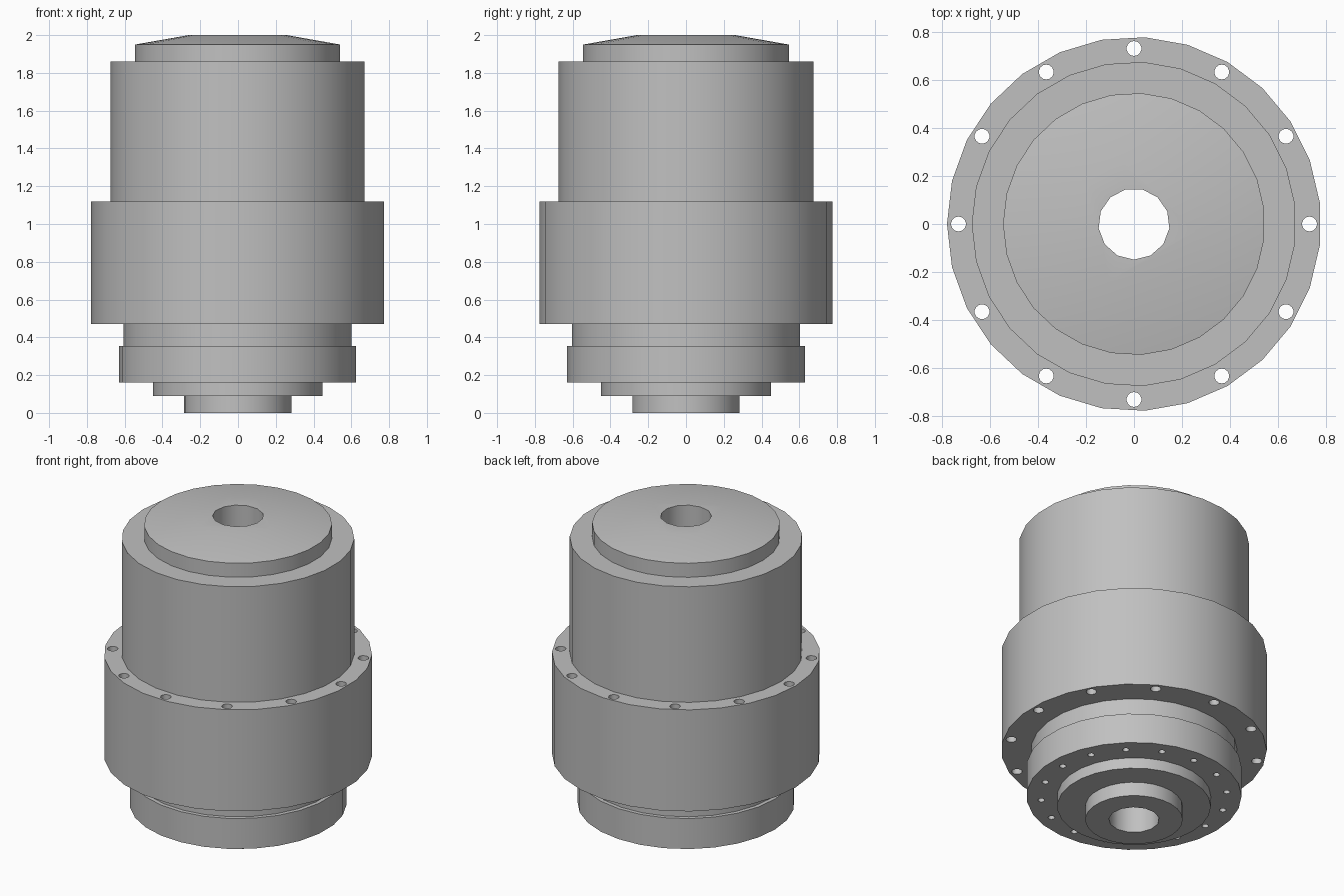
import bpy
import bmesh
import math
from mathutils import Matrix, Vector

cube = bpy.data.objects.get("Cube")
if cube:
    bpy.data.objects.remove(cube)

SIDES = 27
GREY = (0.53, 0.53, 0.53, 1.0)
steel = bpy.data.materials.new("plain grey metal")
steel.use_nodes = True
steel.diffuse_color = GREY
steel.node_tree.nodes["Principled BSDF"].inputs["Base Color"].default_value = GREY


def add_object(name, bm):
    bmesh.ops.recalc_face_normals(bm, faces=bm.faces)
    mesh = bpy.data.meshes.new(name)
    bm.to_mesh(mesh)
    bm.free()
    mesh.materials.append(steel)
    obj = bpy.data.objects.new(name, mesh)
    bpy.context.collection.objects.link(obj)
    return obj


def turned(name, profile):
    """Solid of revolution from (radius, height) points, capped at both ends."""
    bm = bmesh.new()
    rings = []
    for r, z in profile:
        angles = [math.pi + math.tau * i / SIDES for i in range(SIDES)]
        rings.append([bm.verts.new((r * math.cos(a), r * math.sin(a), z)) for a in angles])
    for low, high in zip(rings, rings[1:]):
        for i in range(SIDES):
            j = (i + 1) % SIDES
            bm.faces.new((low[i], low[j], high[j], high[i]))
    bm.faces.new(rings[0][::-1])
    bm.faces.new(rings[-1])
    return add_object(name, bm)


def drill(obj, count, circle, radius, sides, bottom, top):
    """Cut a circle of vertical holes into a part."""
    bm = bmesh.new()
    for i in range(count):
        spot = Matrix.Rotation(math.tau * i / count, 4, "Z") @ Vector((circle, 0, (bottom + top) / 2))
        place = Matrix.Translation(spot) @ Matrix.Rotation(math.pi, 4, "Z")
        bmesh.ops.create_circle  # holes share one cutter mesh
        bmesh.ops.create_cone(bm, cap_ends=True, segments=sides, radius1=radius,
                              radius2=radius, depth=top - bottom, matrix=place)
    cutter = add_object("hole_cutter", bm)
    cutter.hide_render = True
    mod = obj.modifiers.new("holes", "BOOLEAN")
    mod.operation = "DIFFERENCE"
    mod.solver = "EXACT"
    mod.object = cutter
    bpy.context.view_layer.objects.active = obj
    bpy.ops.object.modifier_apply(modifier=mod.name)
    bpy.data.objects.remove(cutter)


# Stacked parts, from the bottom spigot up to the domed cap
stack = {
    "bottom_spigot": [(0.285, 0), (0.285, 0.09)],
    "lower_step": [(0.45, 0.09), (0.45, 0.16)],
    "lower_flange": [(0.63, 0.16), (0.63, 0.355)],
    "neck": [(0.605, 0.355), (0.605, 0.47)],
    "main_collar": [(0.778, 0.47), (0.778, 1.12)],
    "upper_drum": [(0.675, 1.12), (0.675, 1.86)],
    "domed_cap": [(0.545, 1.86), (0.545, 1.95), (0.26, 2.0)],
}
parts = {name: turned(name, profile) for name, profile in stack.items()}

# Bolt holes through the collar and the lower flange
drill(parts["main_collar"], 12, 0.73, 0.031, 14, 0.4, 1.2)
drill(parts["lower_flange"], 16, 0.545, 0.02, 12, 0.1, 0.4)

# Central bore through every part
for part in parts.values():
    drill(part, 1, 0, 0.148, 13, -0.1, 2.1)

# Smooth walls with crisp rims
bpy.ops.object.select_all(action="DESELECT")
for part in parts.values():
    part.select_set(True)
bpy.context.view_layer.objects.active = parts["main_collar"]
bpy.ops.object.shade_smooth_by_angle(angle=math.radians(35))
